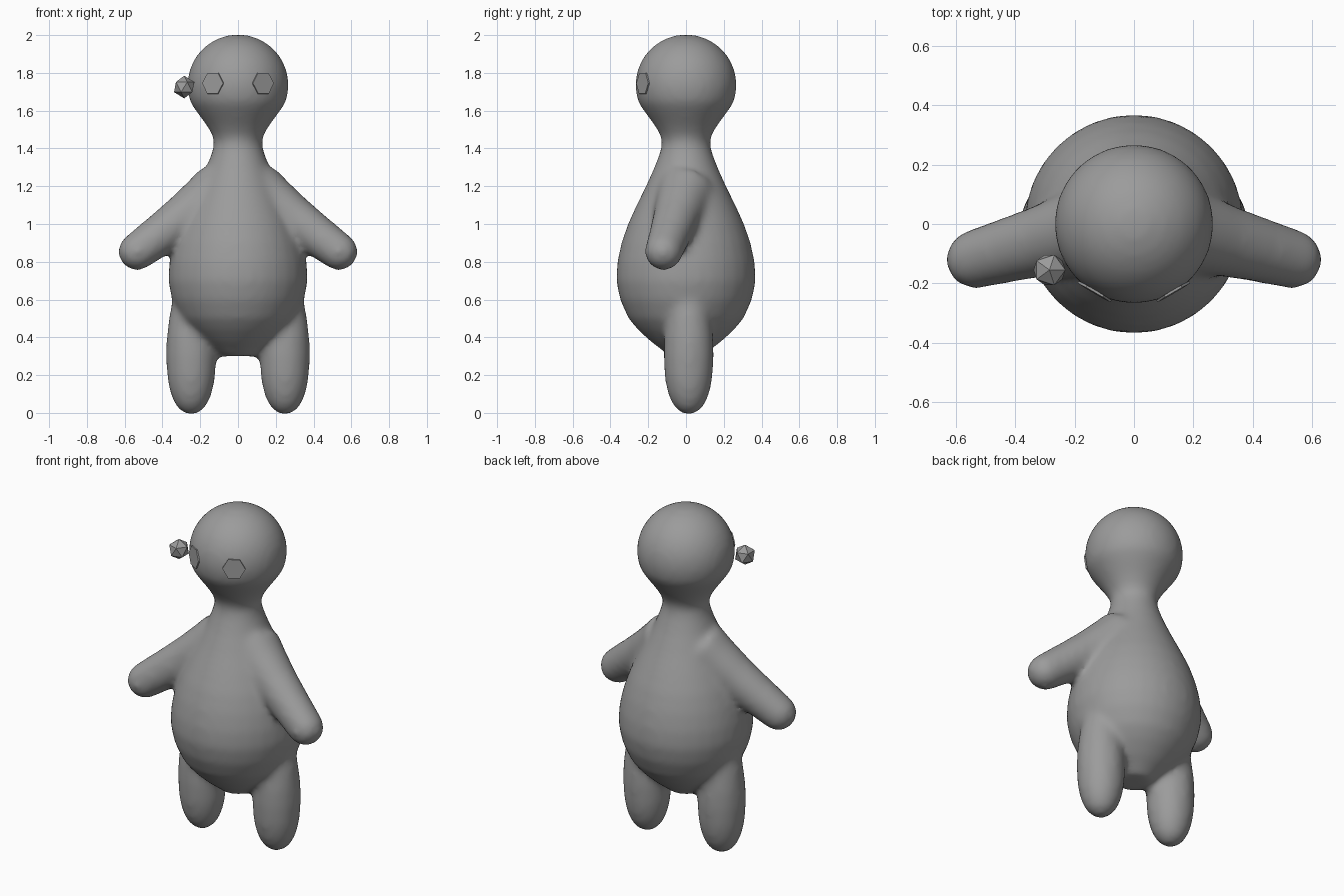
import bpy, bmesh, math
from mathutils import Vector, Matrix

if "Cube" in bpy.data.objects:
    bpy.data.objects.remove(bpy.data.objects["Cube"])

grey = bpy.data.materials.new("plain grey")
grey.diffuse_color = (0.33, 0.33, 0.33, 1)
grey.use_nodes = True
grey.node_tree.nodes["Principled BSDF"].inputs["Base Color"].default_value = grey.diffuse_color


def finish(name, bm):
    bmesh.ops.recalc_face_normals(bm, faces=bm.faces[:])
    mesh = bpy.data.meshes.new(name)
    bm.to_mesh(mesh)
    bm.free()
    mesh.materials.append(grey)
    obj = bpy.data.objects.new(name, mesh)
    bpy.context.collection.objects.link(obj)
    return obj


def add_round(bm, start, direction, profile, sides=32):
    """Closed round form: profile of (distance along axis, radius)."""
    turn = Vector(direction).to_track_quat('Z', 'Y')
    rings = []
    for t, r in profile:
        ring = []
        for i in range(sides):
            a = math.tau * i / sides
            p = Vector((r * math.cos(a), r * math.sin(a), t))
            ring.append(bm.verts.new(Vector(start) + turn @ p))
        rings.append(ring)
    for low, high in zip(rings, rings[1:]):
        for i in range(sides):
            j = (i + 1) % sides
            bm.faces.new((low[i], low[j], high[j], high[i]))
    bm.faces.new(rings[0][::-1])
    bm.faces.new(rings[-1])


bm = bmesh.new()

# Torso, neck and head share one turned profile
torso = [(0.30, 0.09), (0.33, 0.125), (0.38, 0.19), (0.44, 0.255), (0.5, 0.305),
         (0.6, 0.35), (0.7, 0.37), (0.8, 0.364), (0.9, 0.342), (1.0, 0.308),
         (1.1, 0.262), (1.2, 0.213), (1.3, 0.168), (1.38, 0.138), (1.43, 0.126),
         (1.47, 0.135), (1.53, 0.172), (1.6, 0.224)]
head = [(1.735 + 0.269 * math.sin(a), 0.269 * math.cos(a))
        for a in [math.radians(d) for d in range(-20, 90, 9)]]
add_round(bm, (0, 0, 0), (0, 0, 1), torso + head)

# Arms slope down and forward to rounded hands; legs end in rounded feet
arm = [(0, 0.16), (0.1, 0.142), (0.25, 0.122), (0.4, 0.11)]
arm += [(0.55 + 0.1 * math.sin(a), 0.1 * math.cos(a))
        for a in [math.radians(d) for d in range(0, 90, 11)]]
leg = [(-0.008, 0.02), (0.005, 0.05), (0.03, 0.075), (0.06, 0.093), (0.1, 0.109),
       (0.15, 0.121), (0.2, 0.128), (0.3, 0.133), (0.4, 0.13), (0.5, 0.118),
       (0.6, 0.1), (0.7, 0.08)]
for s in (-1, 1):
    add_round(bm, (s * 0.1, 0, 1.17), (s * 0.44, -0.12, -0.32), arm)
    add_round(bm, (s * 0.248, 0.014, 0), (0, 0, 1), leg)

# Fuse the parts and soften the joins
body = finish("body", bm)
fuse = body.modifiers.new("fuse", 'REMESH')
fuse.mode = 'VOXEL'
fuse.voxel_size = 0.018
fuse.use_smooth_shade = True
soften = body.modifiers.new("soften", 'SMOOTH')
soften.factor = 0.5
soften.iterations = 14

# Eyes: thin six-sided plates lying on the face
for s, side in ((-1, "right"), (1, "left")):
    bm = bmesh.new()
    bmesh.ops.create_cone(bm, cap_ends=True, segments=6, radius1=0.064,
                          radius2=0.064, depth=0.008)
    facing = Vector((s * 0.5, -0.86, 0.03)).normalized()
    across = Vector((0, 0, 1)).cross(facing).normalized()
    up = facing.cross(across)
    rot = Matrix((across, up, facing)).transposed().to_4x4()
    spin = Matrix.Rotation(math.radians(30), 4, 'Z')
    corner = max(bm.verts, key=lambda v: v.co.x)
    if abs(corner.co.y) < 0.001:  # keep points sideways, flats up and down
        spin = Matrix.Identity(4)
    place = Matrix.Translation(Vector((0, 0, 1.737)) + facing * 0.264)
    bm.transform(place @ rot @ spin)
    finish(side + "_eye", bm)

# Small faceted bead floating beside the head
bm = bmesh.new()
bmesh.ops.create_icosphere(bm, subdivisions=1, radius=0.06)
bm.transform(Matrix.Translation((-0.285, -0.155, 1.725)))
finish("bead", bm)
